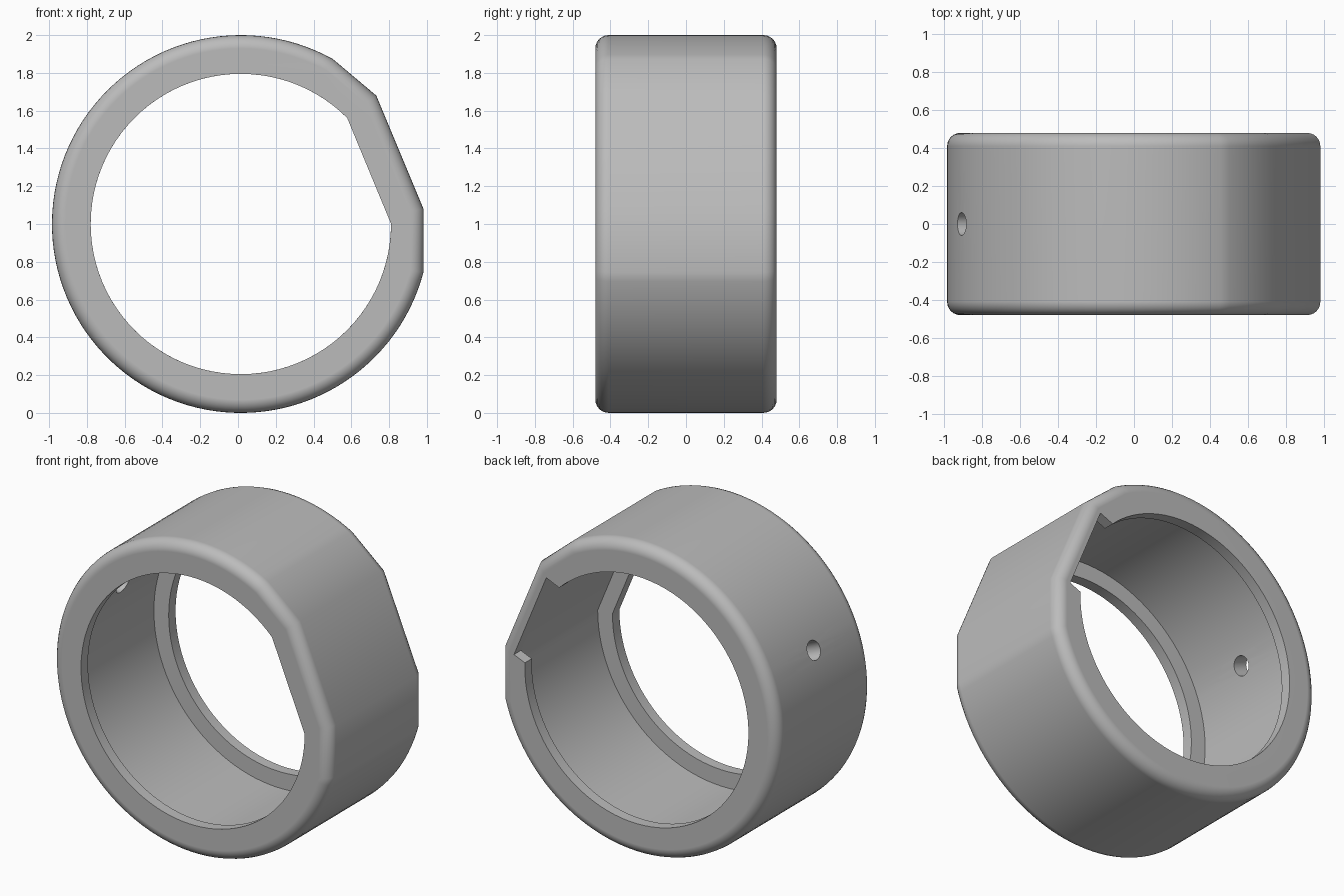
import bpy, bmesh
from math import sin, cos, pi, radians, atan2, acos
from mathutils import Vector, Matrix

cube = bpy.data.objects.get("Cube")
if cube:
    bpy.data.objects.remove(cube, do_unlink=True)

CENTRE = Vector((0.015, 0, 1))
HALF, FILLET, LIP = 0.48, 0.07, 0.07
FLAT = radians(22.5)          # direction of the flattened side

grey = bpy.data.materials.new("grey plastic")
grey.use_nodes = True
colour = (0.5, 0.5, 0.5, 1)
grey.diffuse_color = colour
grey.node_tree.nodes["Principled BSDF"].inputs["Base Color"].default_value = colour


def arc(radius, start, end, count):
    return [Vector((radius * cos(start + (end - start) * i / count),
                    radius * sin(start + (end - start) * i / count)))
            for i in range(count + 1)]


def inset(points, amount):
    """Offset a counter-clockwise outline inwards with mitred corners."""
    result = []
    for i, p in enumerate(points):
        before = (p - points[i - 1]).normalized()
        after = (points[(i + 1) % len(points)] - p).normalized()
        n1, n2 = Vector((before.y, -before.x)), Vector((after.y, -after.x))
        result.append(p - (n1 + n2) * amount / (1 + n1.dot(n2)))
    return result


def loft(name, sections):
    """Capped solid through (outline, y) sections."""
    bm = bmesh.new()
    rings = [[bm.verts.new(CENTRE + Vector((p.x, y, p.y))) for p in pts]
             for pts, y in sections]
    for a, b in zip(rings, rings[1:]):
        for i in range(len(a)):
            j = (i + 1) % len(a)
            bm.faces.new((a[i], a[j], b[j], b[i]))
    bm.faces.new(rings[0])
    bm.faces.new(rings[-1])
    bmesh.ops.recalc_face_normals(bm, faces=bm.faces)
    mesh = bpy.data.meshes.new(name)
    bm.to_mesh(mesh)
    bm.free()
    mesh.materials.append(grey)
    obj = bpy.data.objects.new(name, mesh)
    bpy.context.collection.objects.link(obj)
    return obj


def prism(name, points, y0, y1):
    return loft(name, [(points, y0), (points, y1)])


def flat_circle(radius, distance):
    """Circle cut by a chord on the flattened side."""
    half = acos(distance / radius)
    return arc(radius, FLAT + half, FLAT + 2 * pi - half, 96)


# Outer body: round outline with three flats, filleted at both ends
top, low = Vector((0.488, 0.873)), Vector((0.967, -0.255))
outline = arc(1, atan2(top.y, top.x), 2 * pi + atan2(low.y, low.x), 96)
outline += [Vector((0.967, 0.08)), Vector((0.717, 0.68))]
steps = [i * pi / 12 for i in range(7)]
front = [(inset(outline, FILLET * (1 - sin(a))),
          -HALF + FILLET * (1 - cos(a))) for a in steps]
body = loft("ring_body", front + [(pts, -y) for pts, y in reversed(front)])

# Openings, inner cavity and the notch through the back lip
out, side = Vector((cos(FLAT), sin(FLAT))), Vector((-sin(FLAT), cos(FLAT)))
notch = [out * d + side * t for d, t in
         ((0.5, -0.28), (0.828, -0.28), (0.828, 0.32), (0.5, 0.32))]
cutters = [
    prism("front_opening", flat_circle(0.795, 0.735), -0.6, -0.3),
    prism("inner_cavity", flat_circle(0.9, 0.83), LIP - HALF, HALF - LIP),
    prism("back_opening", arc(0.795, 0, 2 * pi, 96)[:-1], 0.3, 0.6),
    prism("back_notch", notch, 0.3, 0.6),
]

# Small radial hole in the wall
hole = prism("wall_hole", arc(0.06, 0, 2 * pi, 32)[:-1], -0.2, 0.2)
direction = Vector((-cos(FLAT), 0, sin(FLAT)))
turn = Vector((0, 1, 0)).rotation_difference(direction).to_matrix().to_4x4()
hole.data.transform(Matrix.Translation(CENTRE + direction * 0.95) @ turn
                    @ Matrix.Translation(-CENTRE))
cutters.append(hole)

bpy.ops.object.select_all(action='DESELECT')
body.select_set(True)
bpy.context.view_layer.objects.active = body
for cutter in cutters:
    cutter.hide_render = True
    mod = body.modifiers.new(cutter.name, 'BOOLEAN')
    mod.operation, mod.solver, mod.object = 'DIFFERENCE', 'EXACT', cutter
    bpy.ops.object.modifier_apply(modifier=mod.name)
    bpy.data.objects.remove(cutter, do_unlink=True)

# Smooth rounded surfaces, crisp inner edges, level end faces
bpy.ops.object.shade_smooth_by_angle(angle=radians(30))
weighted = body.modifiers.new("even_normals", 'WEIGHTED_NORMAL')
weighted.keep_sharp = True
